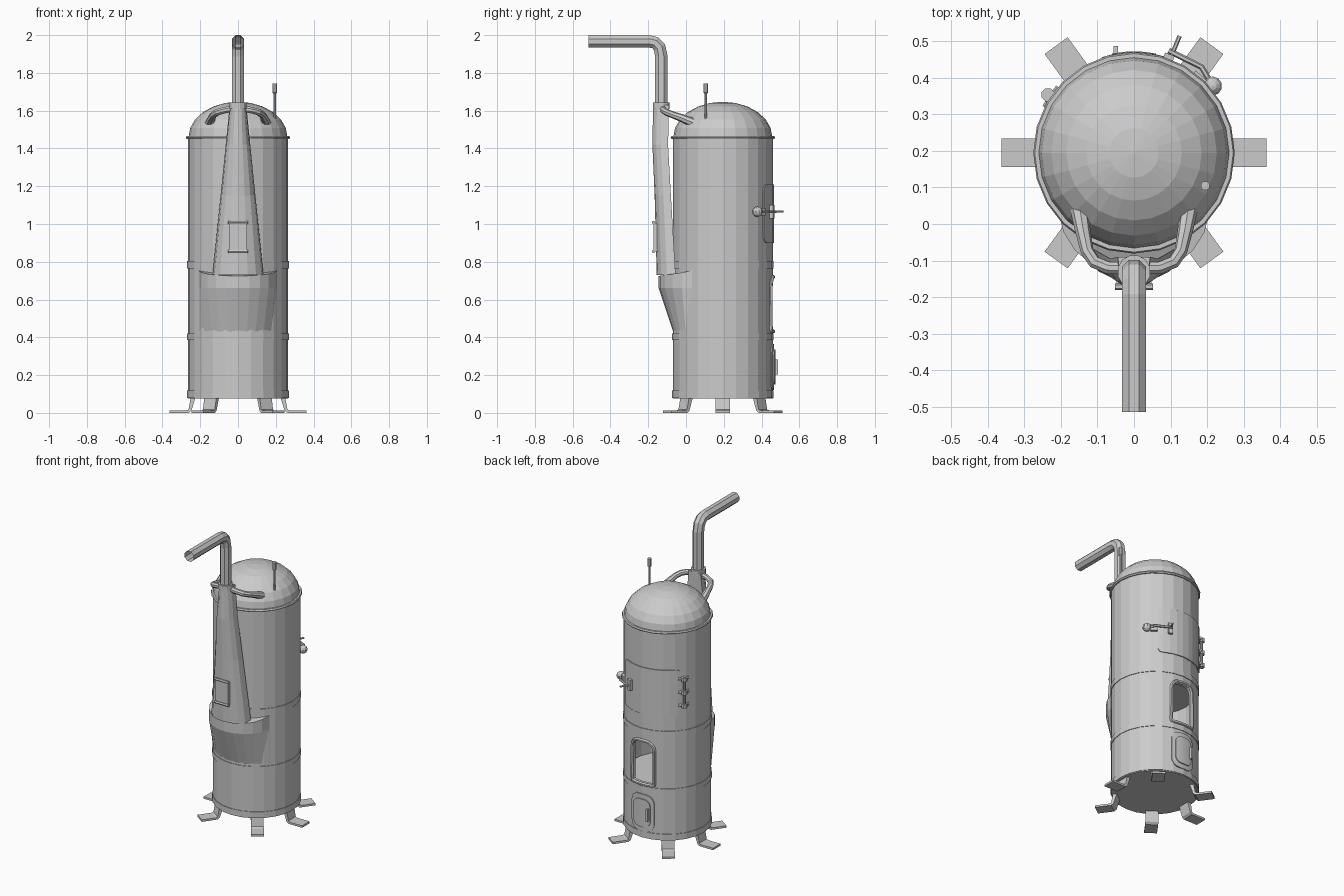
import bpy, bmesh
from math import sin, cos, pi, radians, sqrt
from mathutils import Vector, Matrix

if "Cube" in bpy.data.objects:
    bpy.data.objects.remove(bpy.data.objects["Cube"])

CY, R, SIDES = 0.195, 0.265, 24


def make(name, verts, faces):
    me = bpy.data.meshes.new(name)
    bm = bmesh.new()
    vs = [bm.verts.new(v) for v in verts]
    for f in faces:
        bm.faces.new([vs[i] for i in f])
    bmesh.ops.remove_doubles(bm, verts=bm.verts, dist=1e-5)
    bmesh.ops.recalc_face_normals(bm, faces=bm.faces)
    bm.to_mesh(me)
    bm.free()
    ob = bpy.data.objects.new(name, me)
    bpy.context.collection.objects.link(ob)
    return ob


def loft(name, rings, caps=(True, True), loop=False):
    n, m = len(rings[0]), len(rings)
    verts = [p for r in rings for p in r]
    faces = [(i * n + j, i * n + (j + 1) % n, (i + 1) % m * n + (j + 1) % n, (i + 1) % m * n + j)
             for i in range(m if loop else m - 1) for j in range(n)]
    if not loop:
        if caps[0]:
            faces.append(tuple(range(n)))
        if caps[1]:
            faces.append(tuple((m - 1) * n + j for j in range(n)))
    return make(name, verts, faces)


def polar(r, a, z):
    return Vector((r * cos(a), CY + r * sin(a), z))


def lathe(name, profile, loop=False):
    return loft(name, [[polar(r, 2 * pi * j / SIDES, z) for j in range(SIDES)]
                       for r, z in profile], loop=loop)


def tube(name, pts, radii, sides=8, caps=(True, True), loop=False):
    pts = [Vector(p) for p in pts]
    if not isinstance(radii, (list, tuple)):
        radii = [radii] * len(pts)
    rings, nrm, m = [], None, len(pts)
    for i, p in enumerate(pts):
        a = pts[i - 1] if (i or loop) else p
        b = pts[(i + 1) % m] if (i < m - 1 or loop) else p
        # average of the two directions gives mitred corners
        t = ((p - a).normalized() + (b - p).normalized()).normalized()
        ref = nrm if nrm else (Vector((0, 0, 1)) if abs(t.z) < 0.8 else Vector((1, 0, 0)))
        nrm = (ref - t * ref.dot(t)).normalized()
        bi = t.cross(nrm)
        rings.append([p + radii[i] * (nrm * cos(2 * pi * (k + .5) / sides) + bi * sin(2 * pi * (k + .5) / sides))
                      for k in range(sides)])
    return loft(name, rings, caps, loop)


def box(name, loc, size, rz=0.0):
    bm = bmesh.new()
    bmesh.ops.create_cube(bm, size=1, matrix=Matrix.Translation(loc) @ Matrix.Rotation(rz, 4, 'Z')
                          @ Matrix.Diagonal((*size, 1)))
    me = bpy.data.meshes.new(name)
    bm.to_mesh(me)
    bm.free()
    ob = bpy.data.objects.new(name, me)
    bpy.context.collection.objects.link(ob)
    return ob


def columns(hw, z0, z1, ct, cb):
    """Rounded panel outline as vertical columns (u, low z, high z)."""
    c = max(ct, cb)
    right = [hw - c * k for k in (0, .06, .3, .6, 1)]
    mid = [(hw - c) * (k / 4 - 1) for k in range(1, 8)]
    us = sorted([-u for u in right] + mid + right)

    def inset(c, d):
        return 0 if d >= c else c - sqrt(max(0, c * c - (c - d) ** 2))
    return [(u, z0 + inset(cb, hw - abs(u)), z1 - inset(ct, hw - abs(u))) for u in us]


def curved_plate(name, centre, cols, r):
    """Panel bent around the boiler."""
    rings = []
    for u, lo, hi in cols:
        a = centre + u / R
        rings.append([polar(.25, a, lo), polar(r, a, lo), polar(r, a, hi), polar(.25, a, hi)])
    return loft(name, rings)


def outline(cols):
    return [(u, lo) for u, lo, hi in cols] + [(u, hi) for u, lo, hi in reversed(cols)]


# boiler body, hollow at the firebox with an arched opening
body = lathe("boiler_body", [(R, .075), (R, 1.46)])
fire = columns(.075, .44, .71, .05, .012)
chamber = lathe("chamber_cutter", [(.245, .43), (.245, .76)])
hole = loft("opening_cutter", [[(-u, y, z) for u, z in outline(fire)] for y in (.36, .6)])
for cutter in (chamber, hole):
    cutter.hide_render = True
    mod = body.modifiers.new("cut", 'BOOLEAN')
    mod.operation, mod.solver, mod.object = 'DIFFERENCE', 'EXACT', cutter
    bpy.context.view_layer.objects.active = body
    bpy.ops.object.modifier_apply(modifier=mod.name)
    bpy.data.objects.remove(cutter)

# bands, dome and rim
for i, (z0, z1) in enumerate([(.08, .118), (.385, .42), (.765, .803)]):
    lathe(f"band_{i}", [(.255, z0), (.269, z0), (.269, z1), (.255, z1)], loop=True)
dome = [(.262 * cos(k * pi / 12), 1.46 + .187 * sin(k * pi / 12)) for k in range(6)]
lathe("dome", dome + [(.002, 1.647)])
lathe("dome_rim", [(.25, 1.45), (.272, 1.45), (.276, 1.457), (.272, 1.466), (.25, 1.466)], loop=True)

# six splayed feet
for i, a in enumerate([0, 54, 126, 180, 234, 306]):
    a = radians(a)
    side = Vector((-sin(a), cos(a), 0)) * .039
    prof = [(.225, .08), (.25, .08), (.262, .018), (.275, .013), (.363, .013), (.363, 0), (.262, 0), (.247, .012)]
    loft(f"foot_{i}", [[polar(r, a, z) + side * s for r, z in prof] for s in (-1, 1)])

# bulged smoke outlet on the front
rings = []
for z, bulge, lift in [(.43, 0, 0), (.66, .077, 0), (.725, .077, .028)]:
    ts = [k / 5 for k in range(-5, 6)]
    rings.append([polar(.263 + bulge * (1 - t * t), radians(-90 + 52 * t), z + lift * t * t) for t in ts])
loft("smoke_outlet", rings)

# tapered flue with half-round section
rings = []
for z, w, yf, yb in [(.73, .135, -.155, -.055), (1.15, .092, -.166, -.08),
                     (1.42, .065, -.178, -.095), (1.63, .044, -.174, -.09)]:
    rings.append([(w * cos(k * pi / 8), yb + (yf - yb) * sin(k * pi / 8) ** .8 if 0 < k < 8 else yb, z)
                  for k in range(9)])
loft("tapered_flue", rings)
tube("flue_collar", [(0, -.131, 1.61), (0, -.131, 1.643)], .046, 12)

# chimney pipe with bend, open at the end
tube("chimney_pipe", [(0, -.131, 1.62), (0, -.131, 1.89), (0, -.14, 1.935), (0, -.163, 1.96),
                      (0, -.195, 1.967), (0, -.515, 1.967)], .0355, 8, (True, False))

# twin pipes from flue to dome
for s, nm in ((-1, "left"), (1, "right")):
    tube(f"bypass_pipe_{nm}", [(s * .02, -.122, 1.61), (s * .07, -.12, 1.603), (s * .108, -.105, 1.592),
                               (s * .128, -.075, 1.58), (s * .14, -.02, 1.56), (s * .15, .04, 1.535)],
         [.018, .018, .018, .018, .021, .025], 8)

# thermometer on the dome
tube("thermometer", [(.195, .105, 1.52), (.195, .105, 1.69), (.195, .105, 1.695), (.195, .105, 1.745)],
     [.007, .007, .013, .013], 8)

# soot hatch on the flue
box("soot_hatch", (0, -.161, .93), (.095, .022, .15))
for i, z in enumerate((.855, 1.008)):
    tube(f"soot_hatch_bar_{i}", [(-.052, -.172, z), (.052, -.172, z)], .009, 6)

# loading door with hinge
curved_plate("loading_door", radians(98.5), columns(.205, .9, 1.21, .03, .03), .27)
tube("hinge_pin", [polar(.284, radians(146), z) for z in (.96, 1.165)], .009, 8)
for i, z in enumerate((.975, 1.062, 1.15)):
    tube(f"hinge_knuckle_{i}", [polar(.284, radians(146), z - .012), polar(.284, radians(146), z + .012)], .019, 8)
    tube(f"hinge_strap_{i}", [polar(.272, radians(a), z) for a in (139, 146, 153)], .01, 6)

# door latch with ball handle
bm = bmesh.new()
bmesh.ops.create_uvsphere(bm, u_segments=10, v_segments=7, radius=.027,
                          matrix=Matrix.Translation((.215, .378, 1.065)))
me = bpy.data.meshes.new("latch_ball")
bm.to_mesh(me)
bm.free()
bpy.context.collection.objects.link(bpy.data.objects.new("latch_ball", me))
tube("latch_bar", [(.212, .385, 1.065), (.185, .43, 1.065), (.095, .475, 1.065)], .008, 6)
tube("latch_pin", [(.1, .455, 1.065), (.125, .515, 1.065)], .006, 6)
box("latch_bracket", polar(.277, radians(70), 1.065), (.02, .028, .07), radians(70))
box("latch_catch", polar(.268, radians(49), 1.065), (.026, .04, .04), radians(49))

# firebox opening frame
tube("firebox_frame", [polar(.266, radians(90) + u / R, z) for u, z in outline(
    columns(.082, .432, .72, .055, .012))], .011, 6, loop=True)

# ash door with raised panel and latch
curved_plate("ash_door", radians(90), columns(.082, .12, .365, .055, .055), .271)
curved_plate("ash_door_panel", radians(90), columns(.058, .15, .335, .04, .04), .278)
box("ash_door_latch", (-.05, .47, .242), (.012, .034, .08))
